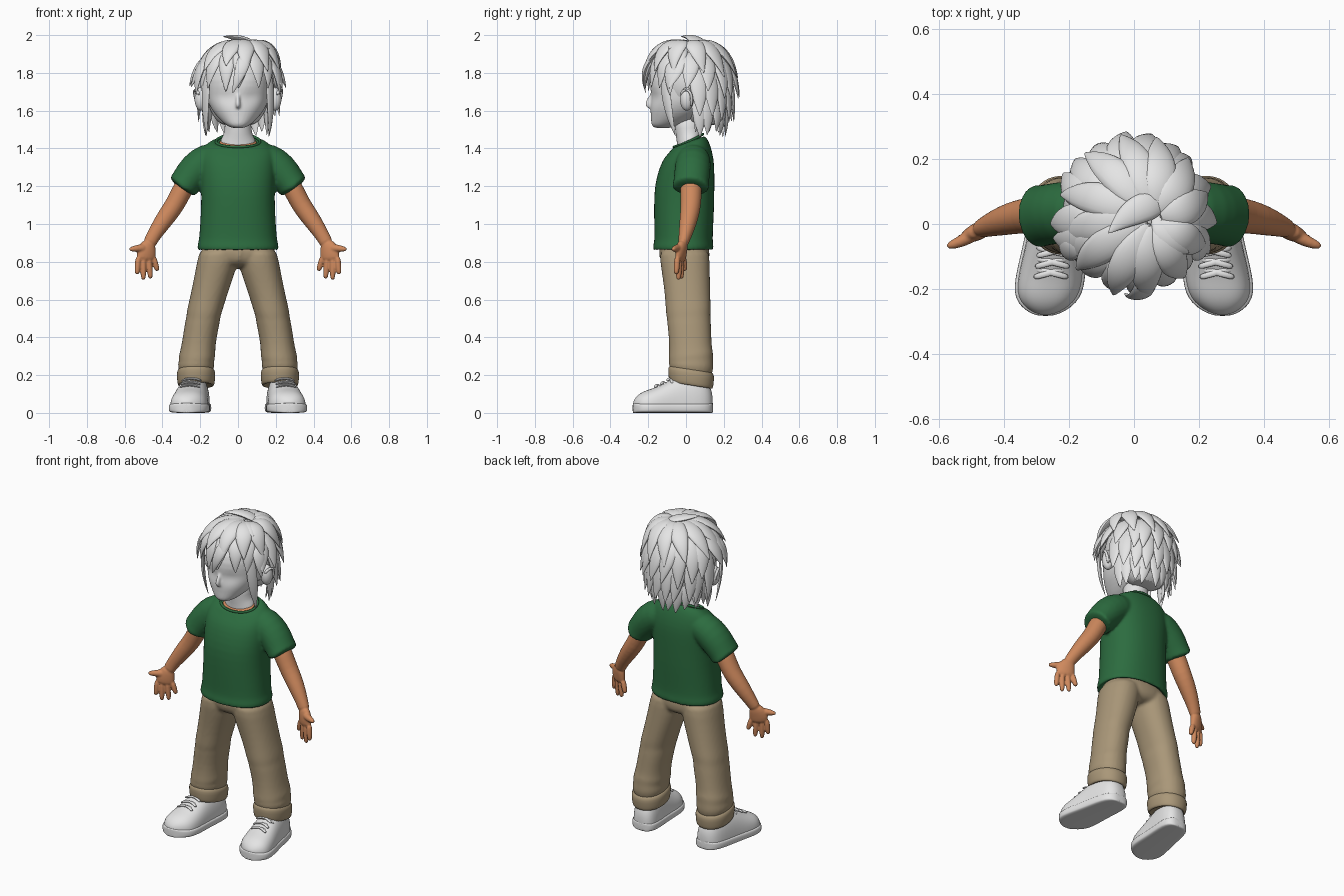
import bpy, bmesh, math, random
from mathutils import Vector

random.seed(4)


def material(name, rgb):
    m = bpy.data.materials.new(name)
    m.diffuse_color = (*rgb, 1)
    return m


WHITE = material("plain white", (0.78, 0.78, 0.78))
GREEN = material("shirt green", (0.025, 0.15, 0.05))
TAN = material("trouser tan", (0.40, 0.31, 0.19))
SKIN = material("warm skin", (0.62, 0.25, 0.11))


def finish(bm, name, mat, subsurf=1, angle=50):
    bmesh.ops.recalc_face_normals(bm, faces=bm.faces)
    me = bpy.data.meshes.new(name)
    bm.to_mesh(me)
    bm.free()
    ob = bpy.data.objects.new(name, me)
    bpy.context.collection.objects.link(ob)
    me.materials.append(mat)
    if subsurf:
        mod = ob.modifiers.new("smooth", "SUBSURF")
        mod.levels = mod.render_levels = subsurf
    bpy.ops.object.select_all(action='DESELECT')
    ob.select_set(True)
    bpy.context.view_layer.objects.active = ob
    bpy.ops.object.shade_smooth_by_angle(angle=math.radians(angle))
    return ob


def fuse(name, parts, voxel, rounds):
    """Join overlapping parts into one blended skin."""
    bpy.ops.object.select_all(action='DESELECT')
    for p in parts:
        p.select_set(True)
    bpy.context.view_layer.objects.active = parts[0]
    bpy.ops.object.join()
    ob = parts[0]
    ob.name = name
    m = ob.modifiers.new("fuse", "REMESH")
    m.mode, m.voxel_size, m.use_smooth_shade = 'VOXEL', voxel, True
    m = ob.modifiers.new("blend", "SMOOTH")
    m.factor, m.iterations = .5, rounds


def skin_rings(bm, rings, closed=False):
    """Bridge rings of points with quads and cap the ends."""
    vs = [[bm.verts.new(p) for p in r] for r in rings]
    n = len(vs[0])
    for a, b in list(zip(vs, vs[1:])) + ([(vs[-1], vs[0])] if closed else []):
        for i in range(n):
            bm.faces.new((a[i], a[(i + 1) % n], b[(i + 1) % n], b[i]))
    if not closed:
        bm.faces.new(vs[0])
        bm.faces.new(vs[-1])


def oval(n=20, power=2.0):
    out = []
    for i in range(n):
        c, s = math.cos(2 * math.pi * i / n), math.sin(2 * math.pi * i / n)
        out.append((math.copysign(abs(c) ** (2 / power), c), math.copysign(abs(s) ** (2 / power), s)))
    return out


def loft(name, mat, rows, power=2.0, n=24):
    """Stack horizontal ovals: z, cx, cy, rx, ry, tilt."""
    bm = bmesh.new()
    skin_rings(bm, [[(cx + rx * u, cy + ry * v, z + t * ry * v) for u, v in oval(n, power)]
                    for z, cx, cy, rx, ry, t in rows])
    return finish(bm, name, mat)


def add_tube(bm, pts, radii, up, n=12, closed=False):
    """Sweep ovals along a path; radii are (along up, across)."""
    pts = [Vector(p) for p in pts]
    k = len(pts)
    rings = []
    for i, p in enumerate(pts):
        q0, q1 = (pts[i - 1], pts[(i + 1) % k]) if closed else (pts[max(i - 1, 0)], pts[min(i + 1, k - 1)])
        t = (q1 - q0).normalized()
        a = Vector(up) - t * t.dot(Vector(up))
        a.normalize()
        b = t.cross(a)
        ra, rb = radii[i] if isinstance(radii, list) else (radii, radii)
        rings.append([p + a * ra * u + b * rb * v for u, v in oval(n)])
    skin_rings(bm, rings, closed)


def tube(name, mat, pts, radii, up, n=12, closed=False):
    bm = bmesh.new()
    add_tube(bm, pts, radii, up, n, closed)
    return finish(bm, name, mat)


def ball(name, mat, loc, size):
    bm = bmesh.new()
    bmesh.ops.create_uvsphere(bm, u_segments=28, v_segments=18, radius=1)
    for v in bm.verts:
        v.co = Vector([v.co[i] * size[i] + loc[i] for i in range(3)])
    return finish(bm, name, mat, 0)


# shirt body with folded hem and sloping neckline
shirt = [loft("shirt", GREEN, [
    (.90, 0, -.01, .17, .12, 0), (.853, 0, -.015, .209, .154, 0), (.866, 0, -.015, .217, .162, 0),
    (.893, 0, -.014, .215, .159, 0), (.910, 0, -.013, .207, .154, 0), (1.0, 0, -.012, .201, .157, 0),
    (1.1, 0, -.010, .195, .160, 0), (1.2, 0, -.008, .196, .159, 0), (1.28, 0, .002, .201, .149, 0),
    (1.34, 0, .012, .200, .136, 0), (1.390, 0, .021, .196, .113, .12), (1.425, 0, .021, .165, .094, .28),
    (1.445, 0, .015, .120, .077, .42), (1.415, 0, .014, .095, .060, .4)], power=2.3, n=32)]
tube("shirt_collar", GREEN,
     [(.117 * u, .013 + .077 * v, 1.442 + .034 * v - .006 * (1 - v * v)) for u, v in oval(28)],
     .008, (0, 0, 1), 8, True)

# skin showing in the neckline, and the neck spreading into it
loft("chest_skin", SKIN, [(1.39, 0, .010, .100, .066, .42), (1.437, 0, .010, .108, .072, .42),
                          (1.449, 0, .010, .07, .055, .4)])
loft("neck", WHITE, [(1.37, 0, .016, .098, .066, .3), (1.44, 0, .016, .098, .063, .35),
                     (1.465, 0, .015, .080, .066, .25), (1.50, 0, .014, .070, .072, 0), (1.58, 0, .01, .072, .08, 0)])

# head with tapering jaw, shallow eye hollows, small nose and mouth
skull = loft("head", WHITE, [
    (1.506, 0, -.125, .030, .040, 0), (1.522, 0, -.110, .062, .074, 0), (1.55, 0, -.075, .094, .110, 0),
    (1.59, 0, -.038, .130, .150, 0), (1.62, 0, -.022, .147, .167, 0), (1.65, 0, -.006, .160, .181, 0),
    (1.68, 0, .005, .166, .190, 0), (1.72, 0, .01, .170, .202, 0), (1.80, 0, .015, .174, .200, 0),
    (1.88, 0, .02, .13, .15, 0)], 2.15, 36)
for v in skull.data.vertices:
    if v.co.y < 0:
        v.co.y += .012 * math.exp(-((abs(v.co.x) - .07) / .04) ** 2 - ((v.co.z - 1.672) / .03) ** 2)
fuse("head", [skull,
    tube("nose", WHITE, [(0, -.175, 1.70), (0, -.190, 1.665), (0, -.208, 1.632), (0, -.190, 1.612)],
         [(.008, .008), (.010, .012), (.014, .018), (.010, .010)], (1, 0, 0)),
    tube("lips", WHITE, [(-.035, -.170, 1.574), (0, -.184, 1.571), (.035, -.170, 1.574)],
         [(.004, .004), (.008, .008), (.004, .004)], (0, 0, 1))], .007, 3)

# trouser hips and fly
trousers = [loft("trousers", TAN, [(.91, 0, -.01, .19, .13, 0), (.85, 0, -.008, .198, .134, 0),
                                   (.80, 0, -.004, .18, .130, 0), (.765, 0, .0, .08, .09, 0)], power=2.3),
            tube("trouser_fly", TAN, [(.012, -.135, .88), (.012, -.136, .84), (0, -.126, .80)], .010, (1, 0, 0))]


def foot_axis(y):
    return .236 - .13 * y


SHOE = [(.142, .022, .08), (.135, .045, .12), (.118, .066, .16), (.08, .082, .20), (0, .088, .207),
        (-.06, .092, .188), (-.12, .099, .155), (-.17, .103, .132), (-.21, .100, .120), (-.240, .085, .106),
        (-.262, .060, .088), (-.275, .034, .069), (-.280, .014, .055)]

for s, side in ((1, "left"), (-1, "right")):
    # ears
    ball(side + "_ear", WHITE, (s * .196, .004, 1.662), (.034, .036, .062))
    tube(side + "_ear_rim", WHITE, [(s * .210, .025, 1.62), (s * .228, .034, 1.67), (s * .232, .018, 1.712),
                                    (s * .220, -.016, 1.712), (s * .203, -.028, 1.68)], .009, (1, 0, .1), 8)

    # sleeve with hem
    shirt.append(tube(side + "_sleeve", GREEN,
         [(s * .08, .040, 1.350), (s * .160, .040, 1.342), (s * .226, .035, 1.287), (s * .270, .028, 1.23),
          (s * .288, .025, 1.205), (s * .299, .023, 1.190), (s * .305, .023, 1.182), (s * .28, .025, 1.215)],
         [(.078, .078), (.093, .095), (.097, .095), (.094, .085), (.096, .082), (.100, .086),
          (.090, .077), (.065, .055)], (0, 1, 0), 20))

    # bare arm
    limb = [tube(side + "_arm", SKIN,
         [(s * .25, .028, 1.26), (s * .30, .027, 1.17), (s * .335, .026, 1.10), (s * .375, .018, 1.045),
          (s * .42, .005, .98), (s * .455, -.008, .925), (s * .475, -.018, .885)],
         [(.06, .056), (.058, .054), (.055, .053), (.051, .051), (.043, .044), (.032, .036), (.028, .038)],
         (0, 1, 0), 16)]

    # hand: palm, four fingers and thumb
    bm = bmesh.new()
    across = (s * 1, -.4, .12)
    add_tube(bm, [(s * .465, -.012, .91), (s * .48, -.022, .875), (s * .487, -.028, .84), (s * .488, -.030, .80)],
             [(.032, .026), (.050, .028), (.058, .026), (.052, .021)], across, 14)
    for x, y, tx, ty, tz in ((.528, -.046, .535, -.052, .732), (.502, -.036, .501, -.040, .702),
                             (.474, -.026, .463, -.024, .708), (.449, -.014, .426, -.006, .750)):
        base, tip = Vector((s * x, y, .83)), Vector((s * tx, ty, tz))
        add_tube(bm, [base, base.lerp(tip, .5), base.lerp(tip, .85), tip],
                 [(.0165, .018), (.0165, .0175), (.015, .0155), (.009, .009)], across, 10)
    add_tube(bm, [(s * .485, -.028, .872), (s * .525, -.050, .872), (s * .553, -.062, .868), (s * .578, -.070, .866)],
             [(.026, .028), (.020, .021), (.017, .017), (.009, .009)], (0, 1, 0), 10)
    limb.append(finish(bm, side + "_hand", SKIN))
    fuse(side + "_arm_and_hand", limb, .005, 4)

    # trouser leg, slightly bunched at knee and ankle
    trousers.append(loft(side + "_trouser_leg", TAN, [(z, s * cx, cy, rx, ry, t) for z, cx, cy, rx, ry, t in (
        (.89, .098, -.010, .103, .134, 0), (.80, .108, -.006, .109, .132, 0), (.70, .133, .003, .103, .125, 0),
        (.60, .161, .010, .096, .120, 0), (.54, .177, .012, .095, .120, .1), (.51, .183, .014, .090, .115, .1),
        (.48, .188, .016, .093, .117, 0), (.40, .203, .022, .090, .113, 0), (.33, .213, .024, .092, .114, .1),
        (.30, .217, .026, .099, .120, .15), (.275, .220, .027, .091, .115, .1), (.25, .222, .027, .101, .122, -.1),
        (.225, .222, .027, .089, .111, -.1), (.19, .222, .027, .088, .11, -.1))], power=2.2))
    loft(side + "_trouser_cuff", TAN, [(z, s * .222, .027, rx, ry, -.16) for z, rx, ry in (
        (.238, .078, .10), (.230, .096, .116), (.213, .104, .124), (.175, .101, .120),
        (.150, .098, .117), (.141, .090, .108), (.16, .07, .085))], power=2.2)

    # shoe upper and sole share one outline
    for part, mat_rows, power in (
            ("upper", [(y, w * .97, lambda v, h=h: .035 + max(v, -.1) * (h - .035)) for y, w, h in SHOE], 2.4),
            ("sole", [(y * 1.01, w + .005, lambda v: .026 + .026 * v) for y, w, h in SHOE], 5)):
        bm = bmesh.new()
        skin_rings(bm, [[(s * (foot_axis(y) + w * u), y, height(v)) for u, v in oval(24, power)]
                        for y, w, height in mat_rows])
        finish(bm, side + "_shoe_" + part, WHITE)

    # crossed laces
    bm = bmesh.new()
    for y, z in ((-.085, .178), (-.118, .159), (-.150, .144)):
        for k in (.013, -.013):
            add_tube(bm, [(s * (foot_axis(y) + x), y + k * x / .05, z + dz - k * x * 9)
                          for x, dz in ((-.055, -.016), (-.028, .0), (0, .005), (.028, .0), (.055, -.016))],
                     [(.006, .010)] * 5, (0, 0, 1), 8)
    finish(bm, side + "_shoe_laces", WHITE, 1, 180)

fuse("shirt", shirt, .009, 4)
fuse("trousers", trousers, .010, 4)

# hair: a rounded base covered by overlapping pointed locks
ball("hair_base", WHITE, (0, .042, 1.755), (.194, .203, .205))
loft("hair_nape", WHITE, [(1.515, 0, .095, .09, .065, 0), (1.57, 0, .10, .135, .10, 0),
                          (1.66, 0, .10, .172, .13, 0), (1.76, 0, .07, .18, .16, 0)])
TAPER = (.38, .72, .96, 1.0, .97, .86, .66, .37, .03)


def lock(bm, root, mid, tip, width):
    root, mid, tip = Vector(root), Vector(mid), Vector(tip)
    rings = []
    for i, f in enumerate(TAPER):
        u = i / (len(TAPER) - 1)
        p = root * (1 - u) ** 2 + mid * 2 * u * (1 - u) + tip * u * u
        t = ((mid - root) * (1 - u) + (tip - mid) * u).normalized()
        a = t.cross(p - Vector((0, .03, 1.70))).normalized()
        b = a.cross(t)
        rings.append([p + a * width * f * c + b * width * .38 * f * d for c, d in oval(8, 1.7)])
    skin_rings(bm, rings)


def around(a, r, z, cx=0.0, cy=.025):
    return (cx + .93 * r * math.sin(a), cy - r * math.cos(a), z)


# name, count, start and end angle, then root, bend and tip as (radius, z), half width
ROWS = [("crown_locks", 12, 0, 330, (.02, 1.958), (.195, 1.982), (.255, 1.785), .058),
        ("fringe_locks", 7, -66, 66, (.09, 1.935), (.245, 1.90), (.238, 1.715), .052),
        ("upper_locks", 12, 72, 288, (.13, 1.91), (.235, 1.86), (.256, 1.650), .056),
        ("middle_locks", 10, 100, 260, (.18, 1.83), (.225, 1.73), (.235, 1.550), .052),
        ("nape_locks", 10, 100, 260, (.16, 1.73), (.205, 1.60), (.185, 1.468), .044)]
for name, n, a0, a1, r, m, t, w in ROWS:
    bm = bmesh.new()
    crown = name == "crown_locks"
    for i in range(n):
        a = math.radians(a0 + (a1 - a0) * i / (n - 1) + random.uniform(-4, 4))
        j = random.uniform(-.02, .02)
        if crown:  # shorter over the forehead
            j += .04 * max(0, math.cos(a))
        if name == "upper_locks":  # shorter above the ears
            j += .12 * max(0, abs(math.sin(a)) - .5)
        twist = .22 if crown else random.uniform(-.1, .1)
        lock(bm, around(a, *r, .06, .02) if crown else around(a, *r),
             around(a + .08, m[0], m[1], .02 if crown else 0),
             around(a + twist, t[0] + (0 if crown else j * .3), t[1] + j), w)
    finish(bm, name, WHITE)

# loose strands: long fringe point, face-framing locks and the crown tuft
bm = bmesh.new()
lock(bm, (.05, -.13, 1.92), (.03, -.26, 1.85), (-.03, -.212, 1.69), .040)
for s in (1, -1):
    lock(bm, (s * .155, -.11, 1.84), (s * .185, -.12, 1.66), (s * .165, -.055, 1.462), .034)
    lock(bm, (s * .165, -.06, 1.87), (s * .220, -.09, 1.82), (s * .222, -.085, 1.68), .042)
    lock(bm, (s * .16, .08, 1.72), (s * .18, .07, 1.60), (s * .155, .05, 1.485), .034)
lock(bm, (.10, .06, 1.945), (.01, .07, 1.995), (-.08, -.03, 1.992), .050)
lock(bm, (.07, .03, 1.945), (.10, -.06, 1.985), (.17, -.09, 1.925), .045)
finish(bm, "loose_strands", WHITE)
